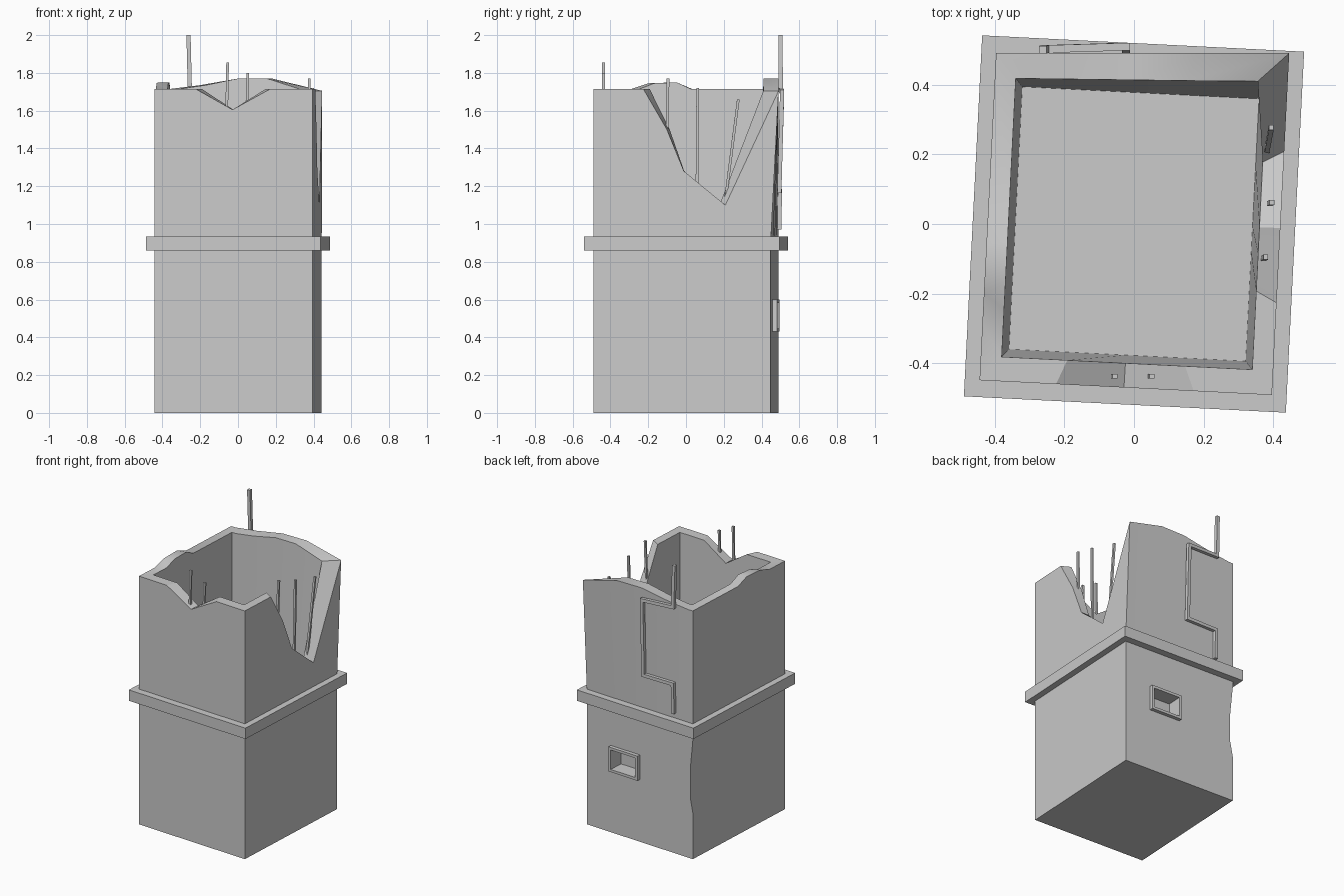
import bpy, bmesh, math
from mathutils import Vector, Matrix

if "Cube" in bpy.data.objects:
    bpy.data.objects.remove(bpy.data.objects["Cube"])

TURN = math.radians(-2.9)   # whole tower is slightly twisted on its footing
HX, HY = 0.42, 0.47         # half size of the tower body


def make(name, verts, faces, turned=True):
    me = bpy.data.meshes.new(name)
    me.from_pydata([tuple(v) for v in verts], [], faces)
    bm = bmesh.new()
    bm.from_mesh(me)
    bmesh.ops.recalc_face_normals(bm, faces=bm.faces)
    bm.to_mesh(me)
    bm.free()
    ob = bpy.data.objects.new(name, me)
    bpy.context.collection.objects.link(ob)
    if turned:
        ob.rotation_euler.z = TURN
    return ob


def loft(name, rings, turned=True):
    """Skin a stack of equal-length rings and cap both ends."""
    n = len(rings[0])
    verts = [v for r in rings for v in r]
    faces = [(k*n+i, k*n+(i+1) % n, (k+1)*n+(i+1) % n, (k+1)*n+i)
             for k in range(len(rings)-1) for i in range(n)]
    faces += [tuple(range(n)), tuple(range((len(rings)-1)*n, len(rings)*n))]
    return make(name, verts, faces, turned)


def box(name, lo, hi):
    return loft(name, [[(lo[0], lo[1], z), (hi[0], lo[1], z), (hi[0], hi[1], z), (lo[0], hi[1], z)]
                       for z in (lo[2], hi[2])])


def bar(name, path, w, turned=False):
    """Square bar along a path lying mostly in one plane, mitred at the bends."""
    pts = [Vector(p) for p in path]
    rings = []
    for i, p in enumerate(pts):
        d0 = (p - pts[i-1]).normalized() if i else (pts[1] - p).normalized()
        d1 = (pts[i+1] - p).normalized() if i < len(pts)-1 else d0
        y = Vector((0, 1, 0))
        s0, s1 = d0.cross(y).normalized(), d1.cross(y).normalized()
        m = (s0 + s1).normalized()
        m *= w / 2 / m.dot(s0)
        y = y * w / 2
        rings.append([p - m - y, p + m - y, p + m + y, p - m + y])
    return loft(name, rings, turned)


# Lower body with a worn back-left edge
rings = []
for z, chip in ((0, 0), (0.32, 0), (0.42, 0.02), (0.62, 0.02), (0.82, 0), (0.9, 0)):
    rings.append([(-HX, -HY, z), (HX, -HY, z), (HX, HY, z), (-HX + chip, HY, z)])
lower = loft("lower_body", rings)

# Window recess in the back
NX0, NX1, NZ0, NZ1, T, P = 0.0, 0.23, 0.43, 0.6, 0.018, 0.025
cutter = box("window_cutter", (NX0+T, HY-0.08, NZ0+T), (NX1-T, HY+0.1, NZ1-T))
cutter.hide_render = True
cutter.hide_set(True)
mod = lower.modifiers.new("window", 'BOOLEAN')
mod.operation = 'DIFFERENCE'
mod.solver = 'EXACT'
mod.object = cutter

# Window frame
for nm, a, b in (("left", (NX0, NZ0), (NX0+T, NZ1)), ("right", (NX1-T, NZ0), (NX1, NZ1)),
                 ("bottom", (NX0+T, NZ0), (NX1-T, NZ0+T)), ("top", (NX0+T, NZ1-T), (NX1-T, NZ1))):
    box("window_frame_" + nm, (a[0], HY-0.01, a[1]), (b[0], HY+P, b[1]))

# Ledge band
box("ledge_band", (-0.4625, -0.5185, 0.86), (0.4625, 0.5185, 0.935))

# Broken upper walls: rim points (x, y, z) counter-clockwise from front left
rim = [(-HX, -HY, 1.715), (-0.2, -HY, 1.715), (-0.005, -HY, 1.605), (0.195, -HY, 1.715),
       (HX, -HY, 1.715), (HX, -0.205, 1.715), (HX, -0.08, 1.5), (HX, 0.01, 1.28), (HX, 0.23, 1.1),
       (HX, HY, 1.705), (0.155, HY, 1.77), (-0.025, HY, 1.77), (-0.225, HY, 1.735), (-0.385, HY, 1.715),
       (-HX, HY, 1.715), (-HX, 0.01, 1.715), (-HX, -0.08, 1.75), (-HX, -0.22, 1.745), (-HX, -0.31, 1.715)]
base, outer, inner, floor = [], [], [], []
for x, y, z in rim:
    lean = (x + HX) / (2*HX) if y == HY else 0     # back wall leans out at its right end
    corner = 0.026 if (x == HX and y == HY) else 0
    base.append((x, y, 0.9))
    outer.append((x, y + 0.042*lean, z))
    inner.append((x*0.36/HX - corner, y*0.40/HY + 0.027*lean, z))
    floor.append((x*0.34/HX, y*0.377/HY, 1.0))
upper = loft("upper_walls", [base, outer, inner, floor])
bpy.context.view_layer.objects.active = upper
upper.select_set(True)
bpy.ops.object.shade_smooth_by_angle(angle=math.radians(30))

# Reinforcing rods in the broken edges
rods = [((-0.06, -0.437, 1.58), (-0.055, -0.437, 1.855)),
        ((0.046, -0.437, 1.58), (0.052, -0.437, 1.80)),
        ((0.37, -0.1, 1.45), (0.378, -0.095, 1.77)),
        ((0.388, 0.058, 1.18), (0.396, 0.062, 1.72)),
        ((0.38, 0.205, 1.1), (0.394, 0.277, 1.66))]
for i, r in enumerate(rods):
    bar(f"rod_{i+1}", r, 0.014)

# Bent pipe on the back wall
bar("wall_pipe", [(-0.262, 0.5, 2.0), (-0.255, 0.502, 1.71), (-0.023, 0.509, 1.70),
                  (-0.023, 0.494, 1.175), (-0.25, 0.497, 1.175), (-0.25, 0.494, 0.97)], 0.022)
